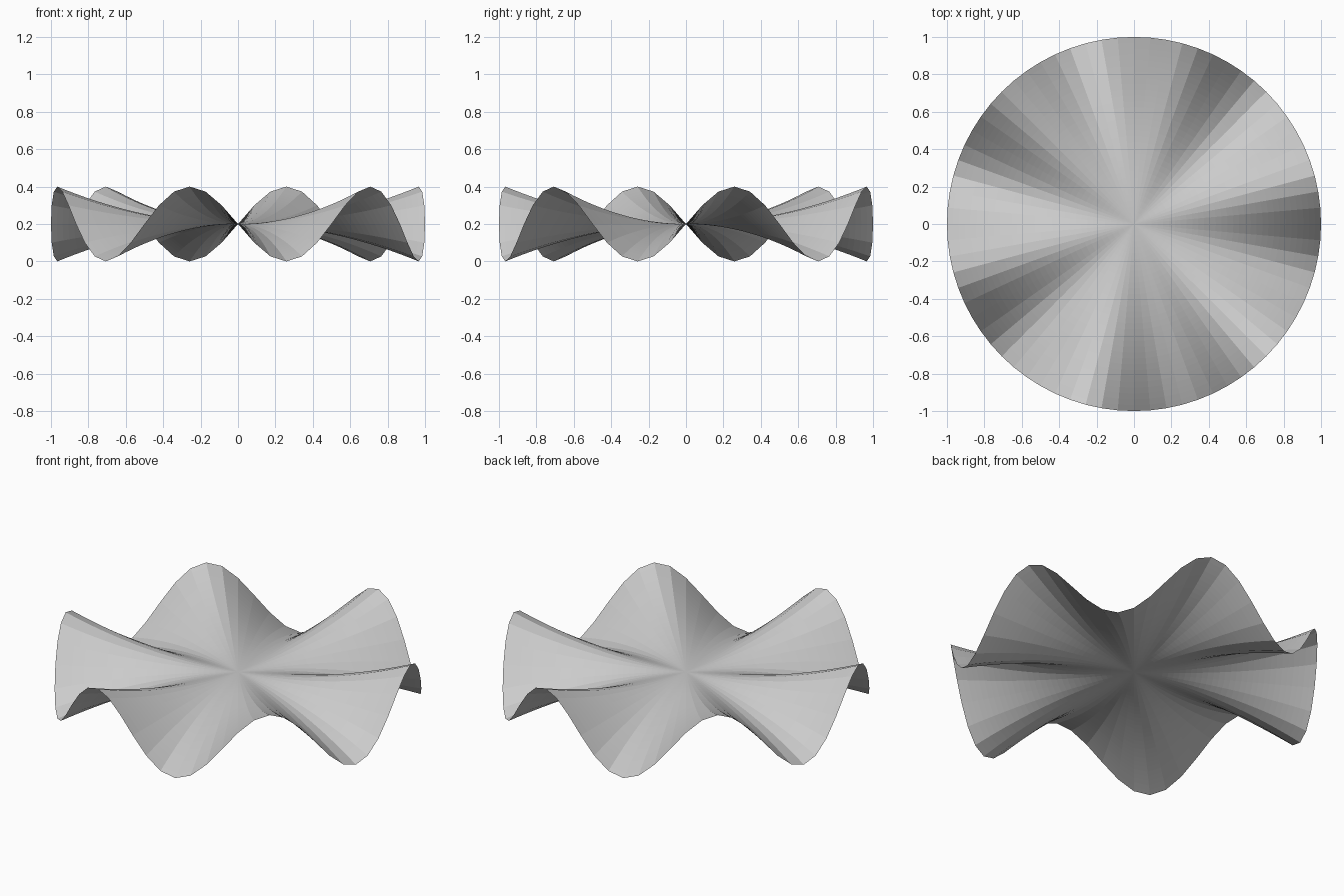
import bpy, bmesh
from math import sin, cos, tau

if "Cube" in bpy.data.objects:
    bpy.data.objects.remove(bpy.data.objects["Cube"])

SEGMENTS, RINGS, WAVES = 72, 32, 6
AMPLITUDE = 0.2


def ruffle_point(r, a):
    # six waves around the disc, growing with the square of the radius
    return (r * cos(a), r * sin(a), AMPLITUDE * (1 + r * r * sin(WAVES * a)))


bm = bmesh.new()
centre = bm.verts.new((0, 0, AMPLITUDE))
rings = [[bm.verts.new(ruffle_point(i / RINGS, tau * j / SEGMENTS))
          for j in range(SEGMENTS)] for i in range(1, RINGS + 1)]

# centre fan
for j in range(SEGMENTS):
    bm.faces.new((centre, rings[0][j], rings[0][(j + 1) % SEGMENTS]))

# ruffled bands out to the rim
for inner, outer in zip(rings, rings[1:]):
    for j in range(SEGMENTS):
        k = (j + 1) % SEGMENTS
        bm.faces.new((inner[j], outer[j], outer[k], inner[k]))

mesh = bpy.data.meshes.new("ruffled_disc")
bm.to_mesh(mesh)
bm.free()
disc = bpy.data.objects.new("ruffled_disc", mesh)
bpy.context.collection.objects.link(disc)
